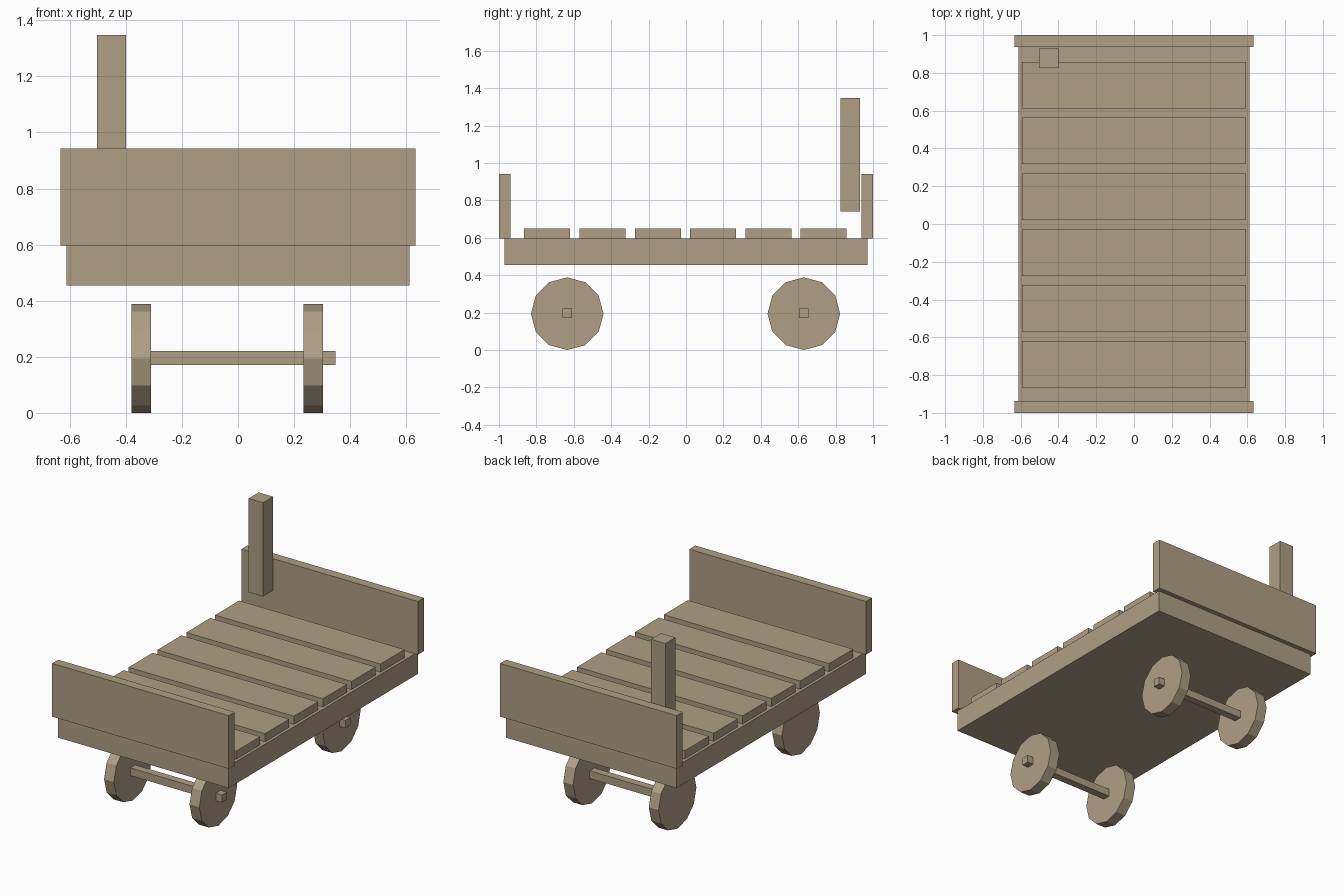
import bpy
import bmesh
from math import pi
from mathutils import Matrix, Vector

cube = bpy.data.objects.get("Cube")
if cube:
    bpy.data.objects.remove(cube, do_unlink=True)

wood = bpy.data.materials.new("weathered_wood")
wood.use_nodes = True
COLOUR = (0.434, 0.347, 0.235, 1)
wood.diffuse_color = COLOUR
wood.node_tree.nodes["Principled BSDF"].inputs["Base Color"].default_value = COLOUR


def finish(name, bm):
    mesh = bpy.data.meshes.new(name)
    bm.to_mesh(mesh)
    bm.free()
    mesh.materials.append(wood)
    obj = bpy.data.objects.new(name, mesh)
    bpy.context.collection.objects.link(obj)
    return obj


def box(name, low, high):
    low, high = Vector(low), Vector(high)
    bm = bmesh.new()
    bmesh.ops.create_cube(bm, size=1)
    bmesh.ops.scale(bm, vec=high - low, verts=bm.verts)
    bmesh.ops.translate(bm, vec=(low + high) / 2, verts=bm.verts)
    return finish(name, bm)


def wheel(name, x, y, radius=0.194, width=0.07):
    # Twelve-sided disc with a corner pointing straight up
    bm = bmesh.new()
    bmesh.ops.create_cone(bm, cap_ends=True, segments=12, radius1=radius,
                          radius2=radius, depth=width,
                          matrix=Matrix.Rotation(pi / 2, 4, "Y"))
    bmesh.ops.translate(bm, vec=(x, y, radius), verts=bm.verts)
    return finish(name, bm)


# Flat bed
box("bed", (-0.612, -0.97, 0.455), (0.612, 0.97, 0.597))

# Deck planks
for i in range(6):
    y = -0.742 + i * 0.2955
    box(f"plank_{i + 1}", (-0.593, y - 0.123, 0.597), (0.593, y + 0.123, 0.65))

# End boards
box("front_board", (-0.633, -1, 0.597), (0.633, -0.938, 0.942))
box("back_board", (-0.633, 0.938, 0.597), (0.633, 1, 0.942))

# Handle post standing off the back board
box("handle_post", (-0.503, 0.827, 0.74), (-0.4, 0.93, 1.348))

# Axles poke out through the left wheels only
for end, y in (("front", -0.635), ("back", 0.63)):
    box(f"{end}_axle", (-0.345, y - 0.025, 0.171), (0.347, y + 0.025, 0.221))
    wheel(f"{end}_left_wheel", 0.268, y)
    wheel(f"{end}_right_wheel", -0.345, y)
